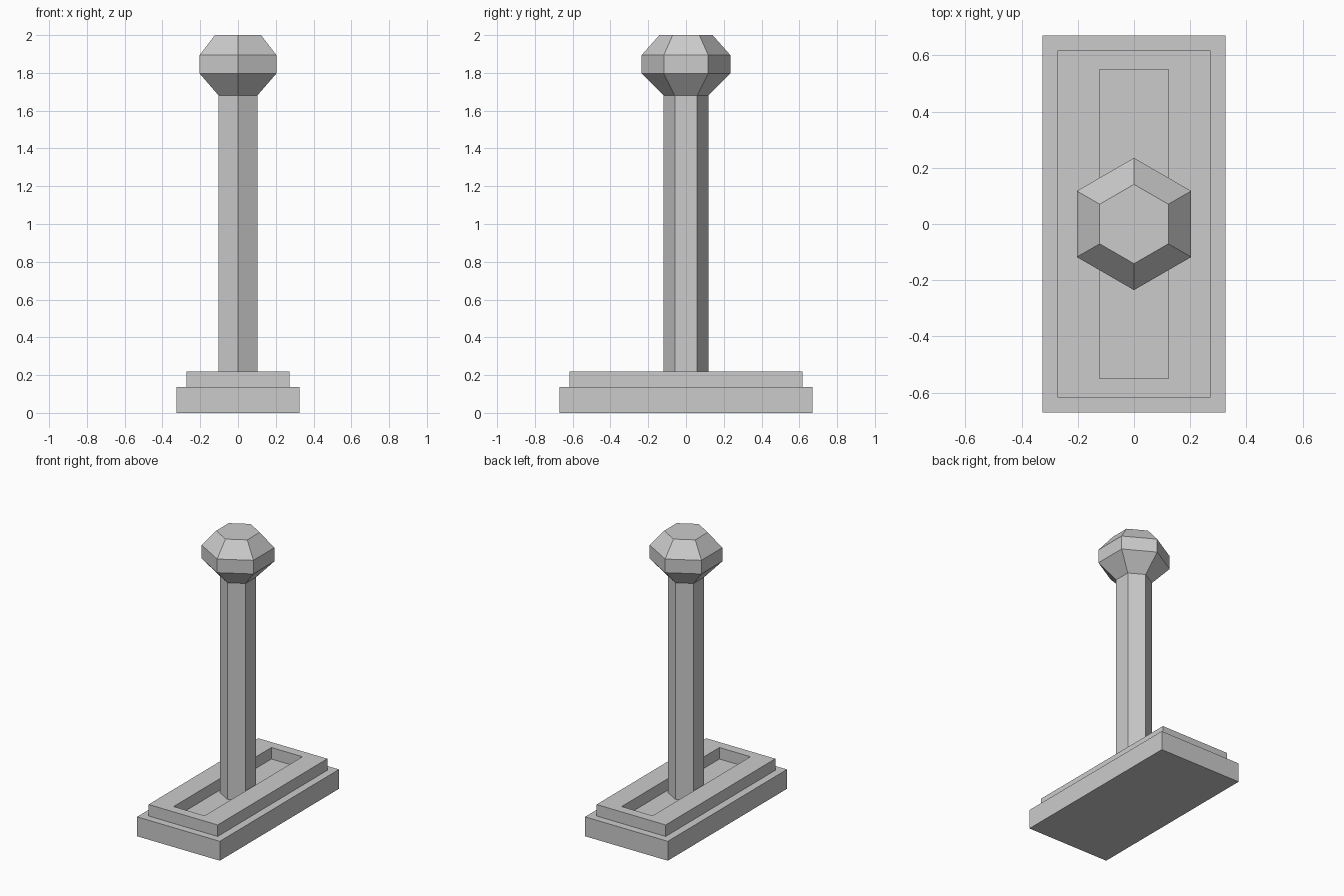
import bpy, bmesh, math

if "Cube" in bpy.data.objects:
    bpy.data.objects.remove(bpy.data.objects["Cube"])


def make_object(name, bm):
    bmesh.ops.recalc_face_normals(bm, faces=bm.faces)
    mesh = bpy.data.meshes.new(name)
    bm.to_mesh(mesh)
    bm.free()
    obj = bpy.data.objects.new(name, mesh)
    bpy.context.collection.objects.link(obj)
    return obj


def rect(bm, hx, hy, z):
    return [bm.verts.new((sx * hx, sy * hy, z))
            for sx, sy in ((-1, -1), (1, -1), (1, 1), (-1, 1))]


def bridge(bm, a, b):
    n = len(a)
    for i in range(n):
        j = (i + 1) % n
        bm.faces.new((a[i], a[j], b[j], b[i]))


def hex_solid(name, profile):
    """Capped six-sided solid from (radius, z) rings, corners on the y axis."""
    bm = bmesh.new()
    angles = [math.radians(30 + 60 * i) for i in range(6)]
    rings = [[bm.verts.new((r * math.cos(a), r * math.sin(a), z)) for a in angles]
             for r, z in profile]
    for a, b in zip(rings, rings[1:]):
        bridge(bm, a, b)
    bm.faces.new(rings[0])
    bm.faces.new(rings[-1])
    return make_object(name, bm)


# Lower base plate
bm = bmesh.new()
low, high = rect(bm, 0.326, 0.67, 0), rect(bm, 0.326, 0.67, 0.138)
bridge(bm, low, high)
bm.faces.new(low)
bm.faces.new(high)
make_object("base_plate", bm)

# Raised frame around the open slot
bm = bmesh.new()
loops = [rect(bm, hx, hy, z) for hx, hy, z in (
    (0.272, 0.617, 0.138), (0.272, 0.617, 0.22),
    (0.122, 0.55, 0.22), (0.122, 0.55, 0.138))]
for i in range(4):
    bridge(bm, loops[i], loops[(i + 1) % 4])
make_object("slot_frame", bm)

# Lever shaft and faceted knob
hex_solid("lever_shaft", [(0.118, 0.138), (0.118, 1.68)])
hex_solid("lever_knob", [(0.118, 1.68), (0.235, 1.797), (0.235, 1.894), (0.141, 2.0)])
